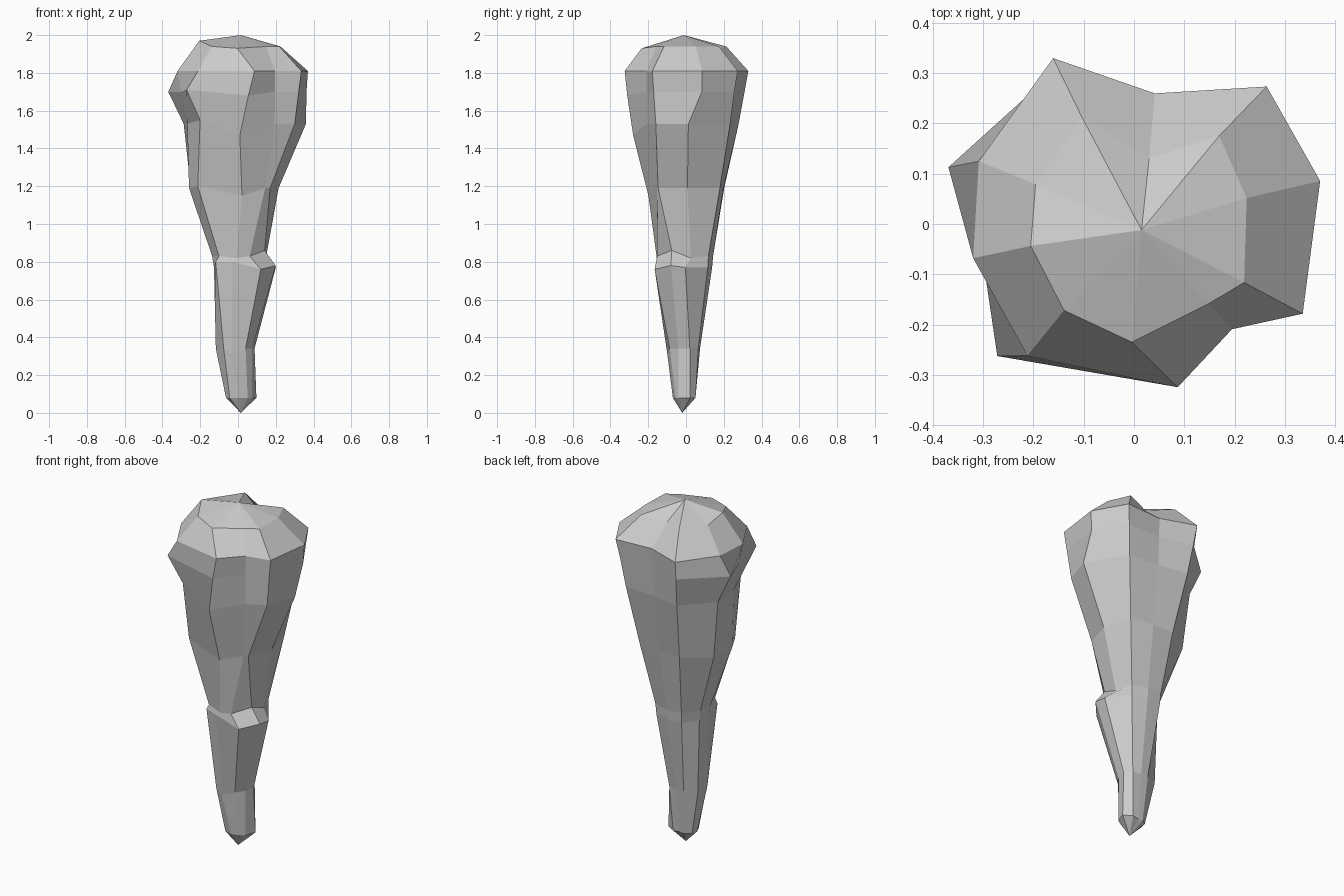
import bpy, bmesh
from math import radians, sin, cos

# Ten columns of facets run around the rock; each ring is a height plus ten radii
ANGLES = [116, 81, 46, 13, -28, -47, -85, -129, -168, -202]
RINGS = [
    (1.94, [.237, .133, .244, .23, .248, .217, .235, .221, .21, .211]),   # crown
    (1.81, [.367, .263, .38, .38, .38, .286, .336, .337, .327, .333]),    # shoulder
    (1.70, [.345, .257, .356, .372, .364, .286, .316, .378, .308, .386]), # left overhang
    (1.53, [.31, .25, .325, .36, .34, .285, .28, .30, .275, .31]),
    (1.19, [.225, .20, .25, .215, .225, .21, .20, .26, .265, .27]),
    (0.83, [.155, .145, .165, .15, .16, .165, .155, .16, .14, .14]),      # neck
    (0.77, [.15, .14, .16, .20, .215, .205, .16, .17, .13, .13]),         # ledge
    (0.34, [.08, .075, .09, .09, .085, .095, .105, .12, .12, .115]),
    (0.08, [.05, .045, .07, .10, .085, .075, .07, .07, .065, .06]),       # tip
]
# Irregularities: (ring, column) -> (turn in degrees, lift)
NUDGE = {
    (0, 6): (-6, -.01), (0, 8): (0, .03), (0, 1): (-4, -.02),
    (1, 6): (10, 0), (2, 6): (5, -.02), (2, 7): (-7, .01), (2, 9): (5, 0),
    (3, 6): (-3, -.06), (3, 3): (-11, 0), (3, 7): (-3, .02),
    (4, 3): (-11, 0), (4, 4): (-13, 0), (4, 6): (1, -.04), (4, 7): (-16, .01),
    (5, 3): (-3, -.01), (5, 4): (0, .03), (5, 5): (-21, 0), (5, 6): (-8, -.01),
    (6, 3): (-14, 0), (6, 4): (6, .01), (6, 5): (-7, -.01),
    (6, 6): (-15, .03), (6, 7): (-5, .03), (7, 5): (-18, 0), (7, 6): (-25, -.03),
}

bm = bmesh.new()
rows = []
for r, (z, radii) in enumerate(RINGS):
    row = []
    for c, (angle, radius) in enumerate(zip(ANGLES, radii)):
        turn, lift = NUDGE.get((r, c), (0, 0))
        a = radians(angle + turn)
        row.append(bm.verts.new((radius * cos(a), radius * sin(a), z + lift)))
    rows.append(row)

# Facets between rings
n = len(ANGLES)
for upper, lower in zip(rows, rows[1:]):
    for i in range(n):
        j = (i + 1) % n
        bm.faces.new((upper[i], upper[j], lower[j], lower[i]))

# Fans closing the crown and the point
for row, point in ((rows[0], (.015, -.012, 2)), (rows[-1], (.015, -.02, 0))):
    apex = bm.verts.new(point)
    for i in range(n):
        bm.faces.new((row[i], row[(i + 1) % n], apex))

bmesh.ops.recalc_face_normals(bm, faces=bm.faces)
mesh = bpy.data.meshes.new("rock_spike")
bm.to_mesh(mesh)
bm.free()
bpy.context.collection.objects.link(bpy.data.objects.new("rock_spike", mesh))
